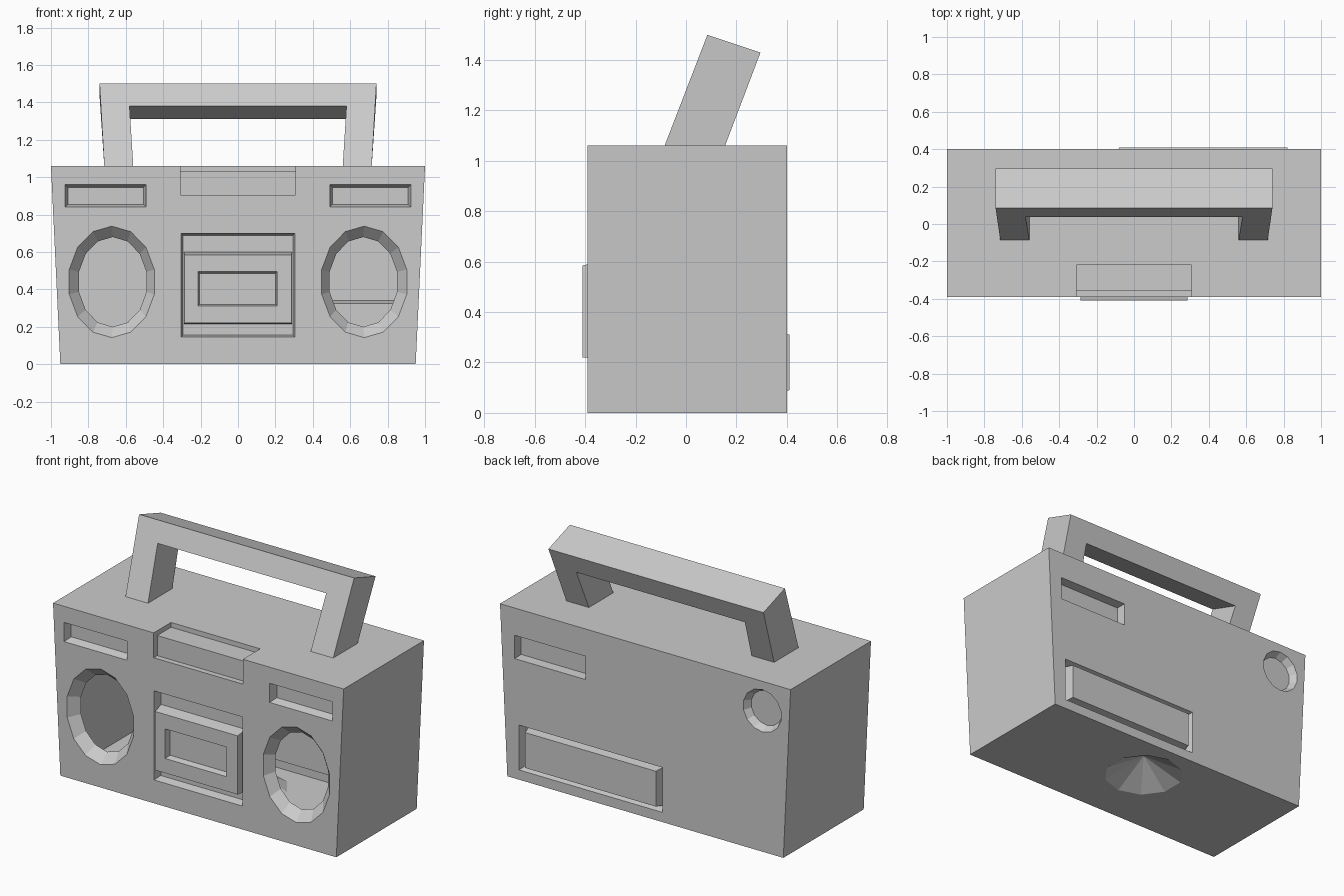
import bpy, bmesh
from math import sin, cos, pi

if "Cube" in bpy.data.objects:
    bpy.data.objects.remove(bpy.data.objects["Cube"])

FRONT, BACK = -0.39, 0.40


def loft(name, a, b):
    """Closed solid between two matching rings of 3D points."""
    bm = bmesh.new()
    va = [bm.verts.new(p) for p in a]
    vb = [bm.verts.new(p) for p in b]
    n = len(va)
    bm.faces.new(va)
    bm.faces.new(vb[::-1])
    for i in range(n):
        j = (i + 1) % n
        bm.faces.new((va[i], vb[i], vb[j], va[j]))
    bmesh.ops.remove_doubles(bm, verts=bm.verts, dist=1e-5)
    bmesh.ops.recalc_face_normals(bm, faces=bm.faces)
    me = bpy.data.meshes.new(name)
    bm.to_mesh(me)
    bm.free()
    ob = bpy.data.objects.new(name, me)
    bpy.context.scene.collection.objects.link(ob)
    return ob


def rect(x0, x1, z0, z1, y, inset=0):
    return [(x0 + inset, y, z0 + inset), (x1 - inset, y, z0 + inset),
            (x1 - inset, y, z1 - inset), (x0 + inset, y, z1 - inset)]


def oval(cx, cz, rx, rz, y, n=14):
    return [(cx + rx * sin(2 * pi * i / n), y, cz + rz * cos(2 * pi * i / n))
            for i in range(n)]


def cut(target, a, b):
    """Subtract a lofted cutter from the target and drop the cutter."""
    cutter = loft("cutter", a, b)
    cutter.hide_render = True
    mod = target.modifiers.new("cut", 'BOOLEAN')
    mod.operation = 'DIFFERENCE'
    mod.solver = 'EXACT'
    mod.object = cutter
    bpy.context.view_layer.update()
    bpy.context.view_layer.objects.active = target
    bpy.ops.object.modifier_apply(modifier=mod.name)
    bpy.data.objects.remove(cutter)


def cut_rect(target, x0, x1, z0, z1, y, depth, inset):
    s = 1 if depth > 0 else -1
    cut(target, rect(x0, x1, z0, z1, y - s * 0.002),
        rect(x0, x1, z0, z1, y + depth, inset))


# Case: box slightly wider at the top
profile = [(-0.95, 0), (0.95, 0), (1.0, 1.06), (-1.0, 1.06)]
body = loft("case", [(x, FRONT, z) for x, z in profile],
            [(x, BACK, z) for x, z in profile])

# Front: speaker openings and small upper slots
for s in (-1, 1):
    cut(body, oval(s * 0.675, 0.44, 0.235, 0.30, FRONT - 0.002),
        oval(s * 0.67, 0.44, 0.185, 0.24, FRONT + 0.06))
    x0, x1 = sorted((s * 0.49, s * 0.925))
    cut_rect(body, x0, x1, 0.84, 0.96, FRONT, 0.05, 0.015)

# Front: tape bay, and button notch across the top edge
cut_rect(body, -0.305, 0.305, 0.145, 0.70, FRONT, 0.05, 0.012)
notch = [(-0.41, 0.905), (-0.355, 0.905), (-0.355, 1.03),
         (-0.22, 1.03), (-0.22, 1.08), (-0.41, 1.08)]
cut(body, [(-0.307, y, z) for y, z in notch], [(0.307, y, z) for y, z in notch])

# Back: upper slot, battery bay, round socket
cut_rect(body, 0.41, 0.90, 0.745, 0.89, BACK, -0.06, 0.004)
cut_rect(body, -0.12, 0.87, 0.06, 0.34, BACK, -0.05, 0.015)
cut(body, oval(-0.805, 0.877, 0.133, 0.133, BACK + 0.002),
    oval(-0.805, 0.877, 0.108, 0.108, BACK - 0.045))

# Underside: conical dent
cut(body, [(x, z + 0.09, -0.002) for x, _, z in oval(0, 0, 0.24, 0.24, 0, 10)],
    [(0, 0.09, 0.13)] * 10)

# Open the speaker holes into the hollow case
bm = bmesh.new()
bm.from_mesh(body.data)
caps = [f for f in bm.faces
        if all(abs(v.co.y - FRONT - 0.06) < 1e-3 and abs(v.co.x) > 0.43
               and v.co.z < 0.75 for v in f.verts)]
bmesh.ops.delete(bm, geom=caps, context='FACES')
bm.to_mesh(body.data)
bm.free()

# Tape door with recessed window
door = loft("tape_door", rect(-0.29, 0.29, 0.215, 0.60, FRONT + 0.051),
            rect(-0.285, 0.285, 0.22, 0.585, -0.41))
cut_rect(door, -0.215, 0.21, 0.31, 0.495, -0.41, 0.035, 0.01)

# Battery door
loft("battery_door", rect(-0.095, 0.835, 0.08, 0.32, BACK - 0.051),
     rect(-0.08, 0.82, 0.09, 0.31, 0.41))

# Handle: leaning U-shaped frame
half_u = [(0.715, 1.06, 1.06), (0.74, 1.50, 1.43)]
half_in = [(0.58, 1.38, 1.31), (0.56, 1.06, 1.06)]
u = [(-x, f, b) for x, f, b in half_u]
u += half_u[::-1] + half_in[::-1]
u += [(-x, f, b) for x, f, b in half_in]
loft("handle", [(x, -0.085 + 0.386 * (f - 1.06), f) for x, f, b in u],
     [(x, 0.155 + 0.38 * (b - 1.06), b) for x, f, b in u])
